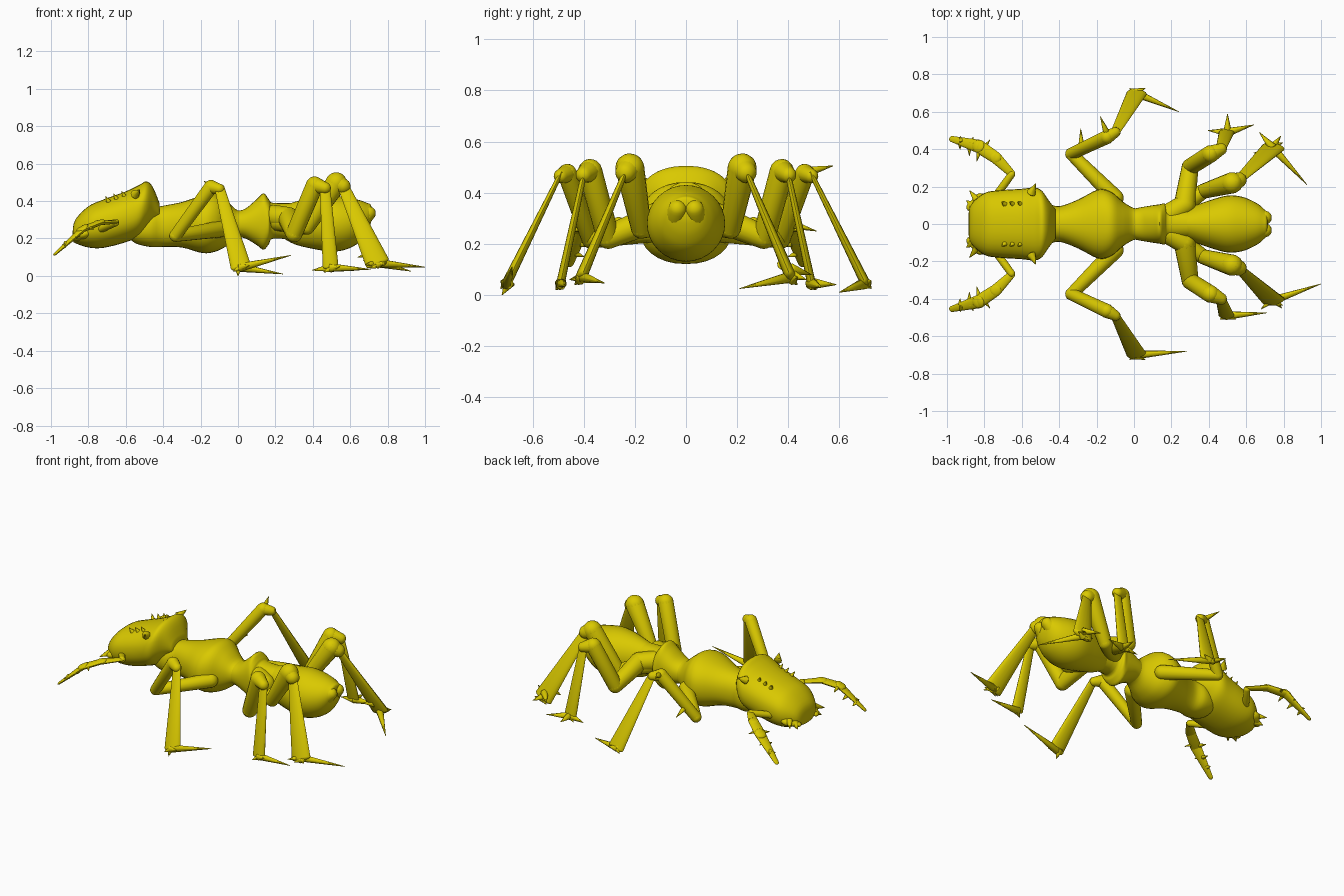
import bpy, math
from mathutils import Vector as V

yellow = bpy.data.materials.new("yellow chitin")
yellow.diffuse_color = (0.70, 0.585, 0.0, 1)


def skin(name, rings, angle=45):
    """Join rings of equal point count into a closed smooth solid."""
    n = len(rings[0])
    verts = [p for r in rings for p in r]
    faces = [(i * n + j, i * n + (j + 1) % n, (i + 1) * n + (j + 1) % n, (i + 1) * n + j)
             for i in range(len(rings) - 1) for j in range(n)]
    faces += [tuple(reversed(range(n))), tuple(range(len(verts) - n, len(verts)))]
    me = bpy.data.meshes.new(name)
    me.from_pydata(verts, [], faces)
    me.materials.append(yellow)
    ob = bpy.data.objects.new(name, me)
    bpy.context.collection.objects.link(ob)
    bpy.ops.object.select_all(action='DESELECT')
    ob.select_set(True)
    bpy.context.view_layer.objects.active = ob
    bpy.ops.object.mode_set(mode='EDIT')
    bpy.ops.mesh.select_all(action='SELECT')
    bpy.ops.mesh.normals_make_consistent(inside=False)
    bpy.ops.object.mode_set(mode='OBJECT')
    bpy.ops.object.shade_smooth_by_angle(angle=math.radians(angle))
    return ob


def body(name, rows, steps=4, n=32, power=0.9, angle=45):
    """Loft along x; each row is x, bottom z, top z, half width."""
    rings = []
    for i in range(len(rows) - 1):
        a, b, c, d = (rows[max(0, min(len(rows) - 1, i + k))] for k in (-1, 0, 1, 2))
        for s in range(steps + (i == len(rows) - 2)):
            t = s / steps
            x, lo, hi, w = (0.5 * (2 * q + (r - p) * t + (2 * p - 5 * q + 4 * r - u) * t * t
                            + (3 * q - p - 3 * r + u) * t ** 3) for p, q, r, u in zip(a, b, c, d))
            ring = []
            for j in range(n):
                an = 2 * math.pi * j / n
                cy, sz = math.cos(an), math.sin(an)
                ring.append((x, w * math.copysign(abs(cy) ** power, cy),
                             (lo + hi) / 2 + (hi - lo) / 2 * math.copysign(abs(sz) ** power, sz)))
            rings.append(ring)
    return skin(name, rings, angle)


def limb(name, a, b, ra, rb, wide=(1, 0, 0), thin=1.0, n=16, cap=1.0):
    """Tapered capsule from a to b, wide along one axis and thinned along the other."""
    a, b = V(a), V(b)
    t = (b - a).normalized()
    u = V(wide)
    u = (u - t * u.dot(t)).normalized()
    v = t.cross(u)
    ends = [(a - t * ra * cap * math.cos(k), ra * math.sin(k)) for k in (0.1, 0.45, 0.85, 1.2, 1.57)]
    ends += [(b + t * rb * cap * math.cos(k), rb * math.sin(k)) for k in (1.57, 1.2, 0.85, 0.45, 0.1)]
    skin(name, [[p + u * r * math.cos(2 * math.pi * j / n) + v * r * thin * math.sin(2 * math.pi * j / n)
                 for j in range(n)] for p, r in ends])


def spike(name, a, b, r=0.02):
    limb(name, a, b, r, 0.0015, (0.1, 0.2, 1), 1, 8, 0.3)


# Body
body("head", [(-.885, .19, .23, .05), (-.87, .175, .30, .105), (-.80, .152, .372, .165),
              (-.72, .15, .408, .18), (-.60, .18, .452, .188), (-.53, .21, .485, .195),
              (-.49, .25, .505, .175), (-.455, .28, .475, .125), (-.42, .30, .39, .08)], power=0.88)
body("thorax", [(-.585, .21, .27, .05), (-.55, .175, .32, .09), (-.47, .155, .36, .11),
                (-.40, .155, .375, .095), (-.30, .152, .395, .13), (-.19, .122, .43, .185),
                (-.12, .13, .44, .17), (-.06, .16, .40, .12), (0, .205, .35, .085), (.05, .21, .36, .085)])
body("waist", [(-.01, .21, .345, .08), (.04, .20, .36, .09), (.10, .165, .41, .10),
               (.137, .14, .442, .105), (.165, .17, .41, .11), (.19, .20, .39, .085), (.32, .19, .39, .08)])
body("abdomen", [(.23, .21, .37, .07), (.30, .17, .395, .09), (.40, .145, .42, .125), (.50, .13, .43, .152),
                 (.58, .142, .42, .145), (.65, .18, .405, .115), (.69, .23, .39, .085),
                 (.71, .28, .38, .06), (.715, .31, .35, .03)], power=1.0)

for s, side in ((1, "left"), (-1, "right")):
    def m(x, y, z):
        return (x, s * y, z)

    # Abdomen tip lobe
    limb(side + "_abdomen_lobe", m(.66, .04, .30), m(.70, .034, .335), .05, .037, (0, 1, 0))

    # Head details: jaws, eye bumps, rear horns
    limb(side + "_jaw", m(-.82, .12, .225), m(-.875, .09, .205), .045, .022, (0, 1, 0), .6)
    spike(side + "_jaw_tooth", m(-.84, .13, .23), m(-.88, .18, .21), .022)
    spike(side + "_jaw_tip", m(-.86, .10, .21), m(-.897, .125, .19), .025)
    spike(side + "_rear_horn", m(-.55, .165, .435), m(-.525, .216, .462), .026)
    for i in range(3):
        x = -.70 + .043 * i
        spike(side + "_eye_bump", m(x + .01, .105, .395 + .012 * i), m(x - .008, .118, .425 + .014 * i), .015)

    # Antennae with toothed edges
    limb(side + "_antenna_base", m(-.76, .12, .24), m(-.655, .265, .285), .022, .02)
    pts = [m(-.655, .27, .288), m(-.74, .355, .285), m(-.83, .415, .25), m(-.975, .455, .12)]
    rad = [.02, .032, .036, .016]
    for i in range(3):
        limb(side + "_antenna", pts[i], pts[i + 1], rad[i], rad[i + 1], (.35, s, 0), .45)
    for x, y, z, dx, dy in ((-.92, .44, .175, -.01, .03), (-.87, .43, .215, .01, .035), (-.80, .41, .26, .03, .04),
                            (-.93, .43, .16, .0, -.03), (-.88, .41, .20, .0, -.045), (-.83, .38, .25, -.01, -.045)):
        spike(side + "_antenna_tooth", m(x, y, z), m(x + dx, y + dy, z - .01), .013)

    # Front legs
    limb(side + "_front_hip", m(-.10, .14, .25), m(-.335, .375, .215), .045, .033, (0, 0, 1))
    limb(side + "_front_thigh", m(-.335, .375, .215), m(-.145, .465, .475), .033, .038)
    limb(side + "_front_knee", m(-.145, .465, .475), m(-.10, .49, .465), .038, .028)
    limb(side + "_front_shin", m(-.10, .49, .475), m(.015, .70, .05), .026, .055, (1, 0, 0), .35, cap=.4)

    # Middle legs
    limb(side + "_middle_hip", m(.19, .05, .32), m(.27, .10, .31), .06, .058, (0, 0, 1))
    limb(side + "_middle_hip_lower", m(.27, .10, .31), m(.30, .305, .225), .058, .045)
    limb(side + "_middle_thigh", m(.30, .305, .225), m(.41, .375, .485), .045, .047)
    limb(side + "_middle_knee", m(.41, .375, .485), m(.465, .40, .47), .047, .032)
    limb(side + "_middle_shin", m(.465, .40, .47), m(.495, .49, .05), .028, .042, (1, 0, 0), .4, cap=.4)

    # Rear legs
    limb(side + "_rear_hip", m(.21, .06, .29), m(.37, .175, .26), .05, .04, (0, 0, 1))
    limb(side + "_rear_thigh", m(.37, .175, .26), m(.525, .22, .497), .04, .057)
    limb(side + "_rear_knee", m(.525, .22, .497), m(.56, .235, .48), .057, .042)
    limb(side + "_rear_shin", m(.56, .235, .485), m(.745, .41, .07), .03, .065, (1, 0, 0), .35, cap=.3)
    for foot in (m(.01, .705, .045), m(.495, .49, .04), m(.745, .415, .06)):
        p = V(foot)
        spike(side + "_heel_spur", p, p + V((-.035, s * .02, -.02)), .02)
        spike(side + "_toe_spur", p, p + V((.05, s * .02, .01)), .022)

# Long foot spurs, different on each side: base and tip
for a, b in (((.01, .70, .045), (.24, .60, .01)), ((.01, -.70, .045), (.283, -.68, .11)),
             ((.0, -.69, .05), (.0, -.72, 0)), ((.0, .69, .06), (.0, .725, .05)),
             ((.50, .49, .045), (.395, .50, .03)), ((.50, .49, .045), (.64, .53, .03)),
             ((.50, .49, .045), (.50, .588, .04)), ((.49, -.49, .045), (.71, -.475, .035)),
             ((.74, .41, .07), (.925, .21, .025)), ((.74, -.41, .07), (1.0, -.32, .047)),
             ((.74, .41, .08), (.785, .47, .06)), ((.74, .41, .10), (.67, .49, .08)),
             ((.72, .38, .12), (.64, .38, .10)), ((.74, -.40, .07), (.68, -.455, .06)),
             ((.74, -.40, .07), (.79, -.45, .06))):
    spike("foot_spur", a, b, .024)

# Thorns on the left front thigh
spike("thigh_thorn", (-.28, .40, .28), (-.285, .51, .25), .02)
spike("knee_thorn", (-.14, .47, .48), (-.18, .575, .505), .022)
